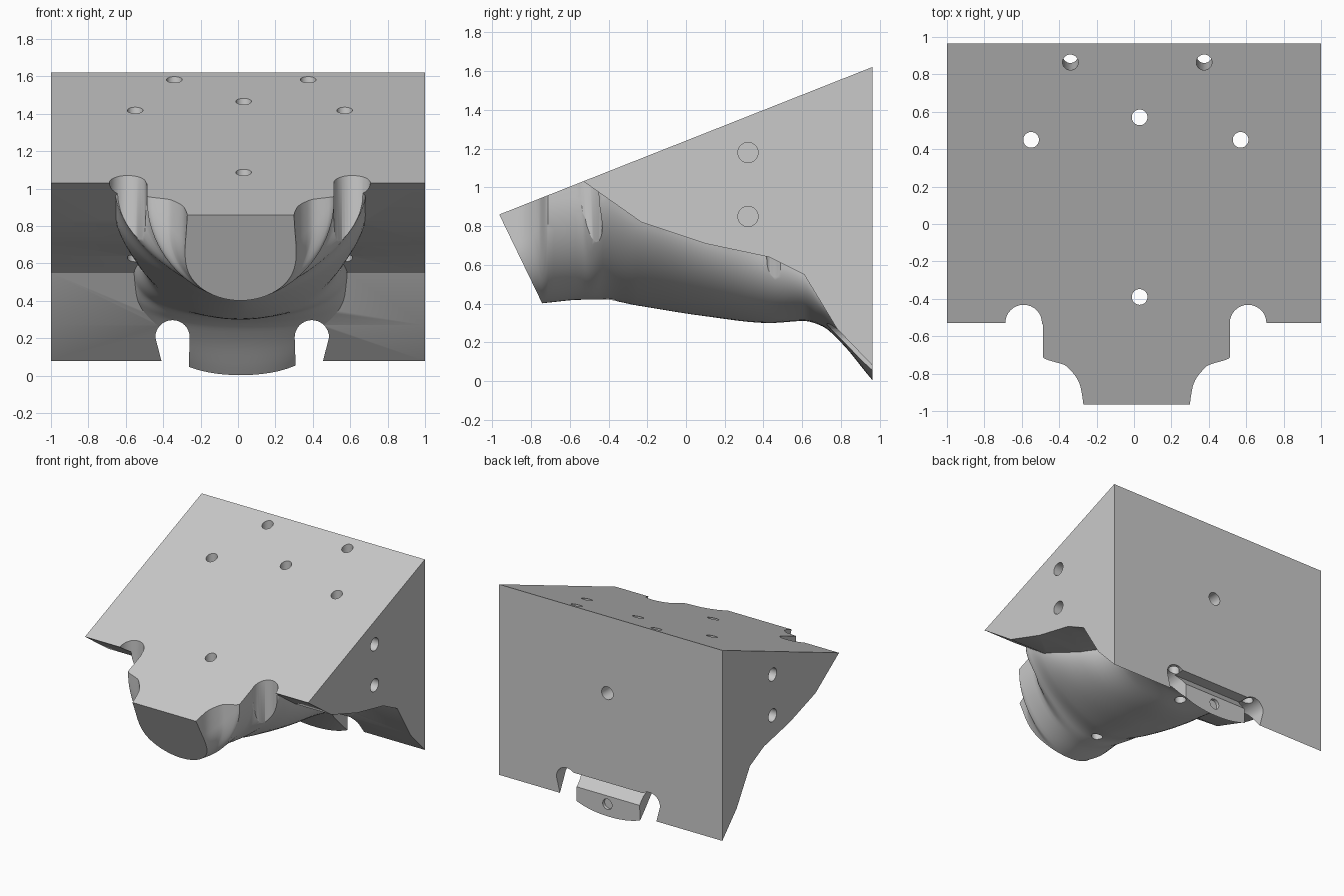
import bpy, bmesh, math
from mathutils import Matrix

old = bpy.data.objects.get("Cube")
if old:
    bpy.data.objects.remove(old)

grey = bpy.data.materials.new("plain grey")
grey.use_nodes = True
colour = (0.59, 0.59, 0.59, 1)
grey.diffuse_color = colour
grey.node_tree.nodes["Principled BSDF"].inputs["Base Color"].default_value = colour

BACK = 0.964


def make(name, bm):
    bmesh.ops.recalc_face_normals(bm, faces=bm.faces)
    mesh = bpy.data.meshes.new(name)
    bm.to_mesh(mesh)
    bm.free()
    mesh.materials.append(grey)
    ob = bpy.data.objects.new(name, mesh)
    bpy.context.collection.objects.link(ob)
    return ob


def prism(name, outline, start, end, along="X"):
    """Extrude a (y, z) outline along x, or an (x, z) outline along y."""
    bm = bmesh.new()
    place = (lambda p: (start, p[0], p[1])) if along == "X" else (lambda p: (p[0], start, p[1]))
    face = bm.faces.new([bm.verts.new(place(p)) for p in outline])
    moved = bmesh.ops.extrude_face_region(bm, geom=[face])["geom"]
    shift = (end - start, 0, 0) if along == "X" else (0, end - start, 0)
    bmesh.ops.translate(bm, vec=shift, verts=[v for v in moved if isinstance(v, bmesh.types.BMVert)])
    return make(name, bm)


def rod(name, centre, radius, length, axis="Z", tilt=0.0):
    bm = bmesh.new()
    turn = {"X": Matrix.Rotation(math.pi / 2, 4, "Y"),
            "Y": Matrix.Rotation(math.pi / 2, 4, "X"),
            "Z": Matrix.Rotation(tilt, 4, "X")}[axis]
    bmesh.ops.create_cone(bm, cap_ends=True, segments=32, radius1=radius, radius2=radius,
                          depth=length, matrix=Matrix.Translation(centre) @ turn)
    return make(name, bm)


def combine(target, tool, operation):
    mod = target.modifiers.new(operation, "BOOLEAN")
    mod.operation, mod.solver, mod.object = operation, "EXACT", tool
    bpy.context.view_layer.objects.active = target
    bpy.ops.object.modifier_apply(modifier=mod.name)
    bpy.data.objects.remove(tool)


# Cross-section stations: y, half width, shoulder height, lowest height, roundness
stations = [
    (-1.05, 0.275, 0.70, 0.39, 2.2), (-0.87, 0.30, 0.72, 0.395, 2.2),
    (-0.76, 0.375, 0.79, 0.40, 2.0), (-0.712, 0.50, 0.93, 0.405, 1.9),
    (-0.54, 0.50, 0.95, 0.42, 1.9), (-0.43, 0.67, 0.97, 0.42, 1.6),
    (-0.25, 0.67, 0.86, 0.39, 1.6), (0.10, 0.60, 0.72, 0.335, 1.75),
    (0.43, 0.53, 0.63, 0.30, 2.0), (0.61, 0.57, 0.56, 0.31, 2.2),
    (0.70, 0.56, 0.44, 0.285, 2.3), (0.80, 0.52, 0.33, 0.20, 2.3),
    (BACK, 0.42, 0.20, 0.003, 2.1), (1.0, 0.40, 0.17, -0.035, 2.1)]


def slopes(k):
    d = [(b[k] - a[k]) / (b[0] - a[0]) for a, b in zip(stations, stations[1:])]
    inner = [2 * p * q / (p + q) if p * q > 0 else 0 for p, q in zip(d, d[1:])]
    return [d[0]] + inner + [d[-1]]


tangents = [None] + [slopes(k) for k in range(1, 5)]


def blended(i, t):
    """Smooth step between two stations without overshoot."""
    a, b = stations[i], stations[i + 1]
    h = b[0] - a[0]
    out = [a[0] + h * t]
    for k in range(1, 5):
        m, n = tangents[k][i], tangents[k][i + 1]
        s = t * t * (3 - 2 * t)
        out.append(a[k] + (b[k] - a[k]) * s + h * (m * t * (1 - t) ** 2 - n * t * t * (1 - t)))
    return out


# Hanging trough-shaped body, lofted from front to back
STEPS, ARC = 6, 40
rows = [blended(i, j / STEPS) for i in range(len(stations) - 1) for j in range(STEPS)]
rows.append(stations[-1])
bm = bmesh.new()
rings = []
for y, w, c, b, n in rows:
    pts = [(w, 1.8)]
    for j in range(ARC + 1):
        a = math.pi * j / ARC
        ca, sa = math.cos(a), math.sin(a)
        pts.append((math.copysign(abs(ca) ** (2 / n), ca) * w,
                    c - (c - b) * max(sa, 0) ** (2 / n)))
    pts.append((-w, 1.8))
    rings.append([bm.verts.new((x + 0.014, y, z)) for x, z in pts])
for r, s in zip(rings, rings[1:]):
    for j in range(len(r)):
        k = (j + 1) % len(r)
        bm.faces.new((r[j], r[k], s[k], s[j]))
bm.faces.new(rings[0])
bm.faces.new(rings[-1])
body = make("guide_block", bm)

# Wide wedge with its stepped underside
wedge = prism("wedge", [(-0.53, 1.031), (-0.53, 1.9), (1.02, 1.9), (1.02, 0.021), (0.78, 0.27),
                        (0.61, 0.55), (0.43, 0.64), (0.10, 0.71), (-0.23, 0.82)], -1, 1)
combine(body, wedge, "UNION")

# Trim everything to the sloping top, slanted front and flat back
envelope = prism("envelope", [(-BACK, 0.86), (BACK, 1.622), (BACK, -0.1), (-0.5, -0.1)], -1.2, 1.2)
combine(body, envelope, "INTERSECT")

# Rounded notches where the wedge meets the body
for x in (-0.59, 0.61):
    combine(body, rod("corner_notch", (x, -0.53, 0.9), 0.098, 1.4), "DIFFERENCE")

# Arched channels on either side of the rear tongue, narrowing at the foot
for x, side in ((-0.35, -1), (0.395, 1)):
    arch = [(x + side * 0.092 * math.cos(a), 0.205 + 0.092 * math.sin(a))
            for a in (math.pi * i / 16 for i in range(17))]
    arch += [(x - side * 0.08, -0.15), (x, -0.15)]
    combine(body, prism("channel", arch, 0.4, 1.2, "Y"), "DIFFERENCE")

# Sloping gap above the tongue
combine(body, prism("tongue_gap", [(0.98, 0.15), (0.98, 0.275), (0.87, 0.275)], -0.34, 0.38), "DIFFERENCE")

# Drilled holes: upright, sideways and from the back
for x, y in ((-0.55, 0.45), (0.57, 0.45), (0.03, 0.57), (0.03, -0.39)):
    combine(body, rod("upright_hole", (x, y, 0.9), 0.042, 2.4), "DIFFERENCE")
for x in (-0.34, 0.375):
    combine(body, rod("rear_hole", (x, 0.885, 0.9), 0.042, 2.0, "Z", 0.03), "DIFFERENCE")
for side in (-1, 1):
    for z in (0.85, 1.18):
        combine(body, rod("side_hole", (side, 0.32, z), 0.052, 0.6, "X"), "DIFFERENCE")
combine(body, rod("back_hole", (0.03, BACK, 1.0), 0.052, 0.6, "Y"), "DIFFERENCE")
combine(body, rod("tongue_hole", (0.03, BACK, 0.1), 0.042, 0.05, "Y"), "DIFFERENCE")

# Smooth the curved surfaces, keep the cut edges crisp
bpy.ops.object.select_all(action="DESELECT")
body.select_set(True)
bpy.context.view_layer.objects.active = body
bpy.ops.object.shade_smooth_by_angle(angle=math.radians(32))
